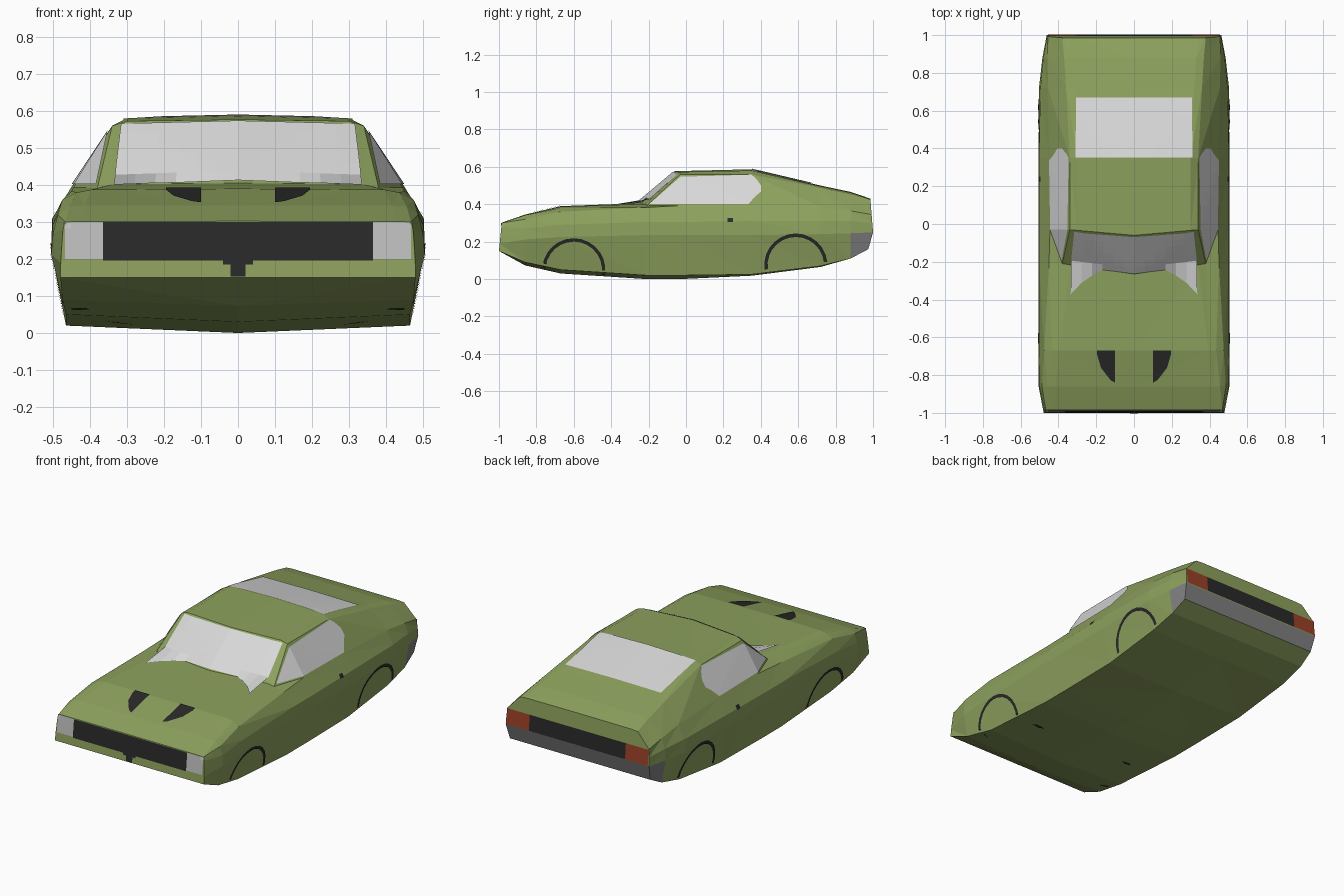
import bpy, bmesh, math
from mathutils import Vector
from mathutils.bvhtree import BVHTree

if "Cube" in bpy.data.objects:
    bpy.data.objects.remove(bpy.data.objects["Cube"])


def material(name, rgb):
    m = bpy.data.materials.new(name)
    m.diffuse_color = (*rgb, 1)
    m.use_nodes = True
    m.node_tree.nodes["Principled BSDF"].inputs["Base Color"].default_value = m.diffuse_color
    return m


GREEN = material("olive green paint", (0.265, 0.355, 0.11))
GLASS = material("light grey glass", (0.69, 0.69, 0.69))
LAMP = material("headlight grey", (0.52, 0.52, 0.52))
BLACK = material("black trim", (0.022, 0.022, 0.022))
GREY = material("bumper grey", (0.22, 0.22, 0.225))
RED = material("tail lamp red", (0.33, 0.052, 0.02))

# Body cross-sections:
# y, centre y shift, floor z, (x, z) of sill, middle, shoulder, belt, top edge, then top centre z
SECTIONS = [
    (-0.99, 0, .15, .48, .15, .479, .19, .476, .24, .473, .28, .467, .30, .302),
    (-0.86, 0, .073, .475, .09, .505, .212, .50, .27, .487, .32, .456, .342, .345),
    (-0.67, 0, .03, .465, .05, .505, .225, .502, .29, .475, .36, .435, .38, .39),
    (-0.21, -.055, 0, .465, .02, .505, .235, .502, .305, .45, .383, .38, .392, .405),
    (-0.03, -.03, 0, .465, .02, .505, .235, .502, .305, .445, .393, .34, .56, .577),
    (0.35, 0, .018, .465, .025, .505, .235, .502, .31, .45, .395, .34, .56, .587),
    (0.72, 0, .065, .465, .07, .503, .24, .495, .31, .455, .385, .36, .487, .50),
    (0.88, 0, .11, .46, .11, .485, .245, .48, .31, .458, .365, .37, .453, .466),
    (0.99, 0, .16, .452, .16, .462, .25, .46, .30, .456, .345, .38, .425, .43),
]


def end_y(y, z):
    """Slant of the nose and tail panels."""
    if y == -0.99:
        return -1 + (z - .15) * .1
    if y == 0.99:
        return 1 - (.25 - z) * .28 if z < .25 else 1 - (z - .25) * .08
    return y


def build_body():
    bm = bmesh.new()
    rings = []
    for y, shift, floor, *p in SECTIONS:
        half = [(0, floor)] + [(p[i], p[i + 1]) for i in range(0, 10, 2)]
        tx, tz = half[-1]
        half += [(tx - .04, tz + (p[-1] - tz) * .75), (0, p[-1])]
        ring = half + [(-x, z) for x, z in half[-2:0:-1]]
        verts = []
        for k, (x, z) in enumerate(ring):
            bow = shift * (1 - abs(x) / tx) if 5 <= k <= 9 else 0
            verts.append(bm.verts.new((x, end_y(y, z) + bow, z)))
        rings.append(verts)
    n = 14

    def face(*vs):
        f = bm.faces.new(vs)
        return f

    # skin between sections, split the same way on both sides
    for i in range(len(rings) - 1):
        a, b = rings[i], rings[i + 1]
        for j in range(n):
            k = (j + 1) % n
            if j < 7:
                fs = [face(a[j], a[k], b[j]), face(a[k], b[k], b[j])]
            else:
                fs = [face(a[j], a[k], b[k]), face(a[j], b[k], b[j])]
            if i == len(rings) - 2 and j in (1, 12):   # bumper wraps onto the sides
                for f in fs:
                    f.material_index = 1
    # nose and tail panels in rows
    for r in (rings[0], rings[-1]):
        for j in range(1, 5):
            f = face(r[j], r[j + 1], r[n - j - 1], r[n - j])
            if r is rings[-1] and j == 1:
                f.material_index = 1
        face(r[5], r[6], r[7], r[8], r[9])
    bmesh.ops.recalc_face_normals(bm, faces=bm.faces)
    me = bpy.data.meshes.new("car_body")
    bm.to_mesh(me)
    tree = BVHTree.FromBMesh(bm)
    bm.free()
    me.materials.append(GREEN)
    me.materials.append(GREY)
    bpy.context.collection.objects.link(bpy.data.objects.new("car_body", me))
    return tree


TREE = build_body()
VIEWS = {  # 2D point -> ray start, and ray direction
    "front": (lambda u, v: Vector((u, -3, v)), Vector((0, 1, 0))),
    "back": (lambda u, v: Vector((u, 3, v)), Vector((0, -1, 0))),
    "side": (lambda u, v: Vector((3, u, v)), Vector((-1, 0, 0))),
    "top": (lambda u, v: Vector((u, v, 3)), Vector((0, 0, -1))),
}


def plate(name, view, low, high, mat, mirror=False, seg=6, lift=.004):
    """Thin plate between two 2D polylines, laid onto the body surface."""
    start, ray = VIEWS[view]

    def dense(line):
        pts = [Vector(p) for p in line]
        out = [a.lerp(b, t / seg) for a, b in zip(pts, pts[1:]) for t in range(seg)]
        return out + [pts[-1]]

    bm = bmesh.new()
    for s in ((1, -1) if mirror else (1,)):
        rows = []
        for a, b in zip(dense(low), dense(high)):
            row = []
            for t in range(seg + 1):
                q = a.lerp(b, t / seg)
                hit, normal, _, _ = TREE.ray_cast(start(q.x, q.y), ray)
                if hit is None:
                    row.append(None)
                    continue
                if normal.dot(ray) > 0:
                    normal = -normal
                p = hit + normal * lift
                row.append(bm.verts.new((p.x * s, p.y, p.z)))
            rows.append(row)
        for r0, r1 in zip(rows, rows[1:]):
            for t in range(seg):
                q = [r0[t], r0[t + 1], r1[t + 1], r1[t]]
                if None not in q:
                    f = bm.faces.new(q)
                    f.normal_update()
                    if f.normal.dot(Vector((ray.x * s, ray.y, ray.z))) > 0:
                        f.normal_flip()
    me = bpy.data.meshes.new(name)
    bm.to_mesh(me)
    bm.free()
    me.materials.append(mat)
    bpy.context.collection.objects.link(bpy.data.objects.new(name, me))


def box(name, view, u0, u1, v0, v1, mat, **kw):
    plate(name, view, [(u0, v0), (u1, v0)], [(u0, v1), (u1, v1)], mat, **kw)


# windows
plate("windscreen", "front", [(-.335, .397), (0, .41), (.335, .397)],
      [(-.315, .563), (0, .571), (.315, .563)], GLASS)
box("rear_window", "top", -.308, .308, .352, .67, GLASS)
plate("side_window", "side", [(-.19, .40), (-.03, .40), (.335, .40), (.37, .44), (.40, .465)],
      [(-.19, .404), (-.03, .545), (.35, .556), (.375, .535), (.40, .50)], GLASS, mirror=True)

# nose details
box("grille", "front", -.365, .365, .195, .299, BLACK)
box("headlight", "front", .365, .468, .20, .299, LAMP, mirror=True)
box("bumper_gap", "front", -.04, .04, .184, .197, BLACK)
box("bumper_split", "front", -.02, .02, .152, .19, BLACK)

# bonnet vents
plate("bonnet_vent", "top", [(.10, -.84), (.125, -.825), (.175, -.76), (.195, -.69)],
      [(.10, -.67), (.125, -.67), (.175, -.67), (.195, -.67)], BLACK, mirror=True)

# tail details
box("tail_panel", "back", -.31, .31, .252, .343, BLACK)
box("tail_lamp", "back", .31, .456, .252, .343, RED, mirror=True)


# wheel arch lines
def arch(name, cy, cz, r):
    angles = [math.radians(-8 + 14 * i) for i in range(15)]
    lines = [[(cy + q * math.cos(a), cz + q * math.sin(a)) for a in angles] for q in (r - .009, r + .009)]
    plate(name, "side", *lines, BLACK, mirror=True, seg=2)


arch("front_wheel_arch", -.60, .05, .16)
arch("rear_wheel_arch", .587, .075, .16)

# door handle
box("door_handle", "side", .222, .252, .305, .325, BLACK, mirror=True, seg=2)
